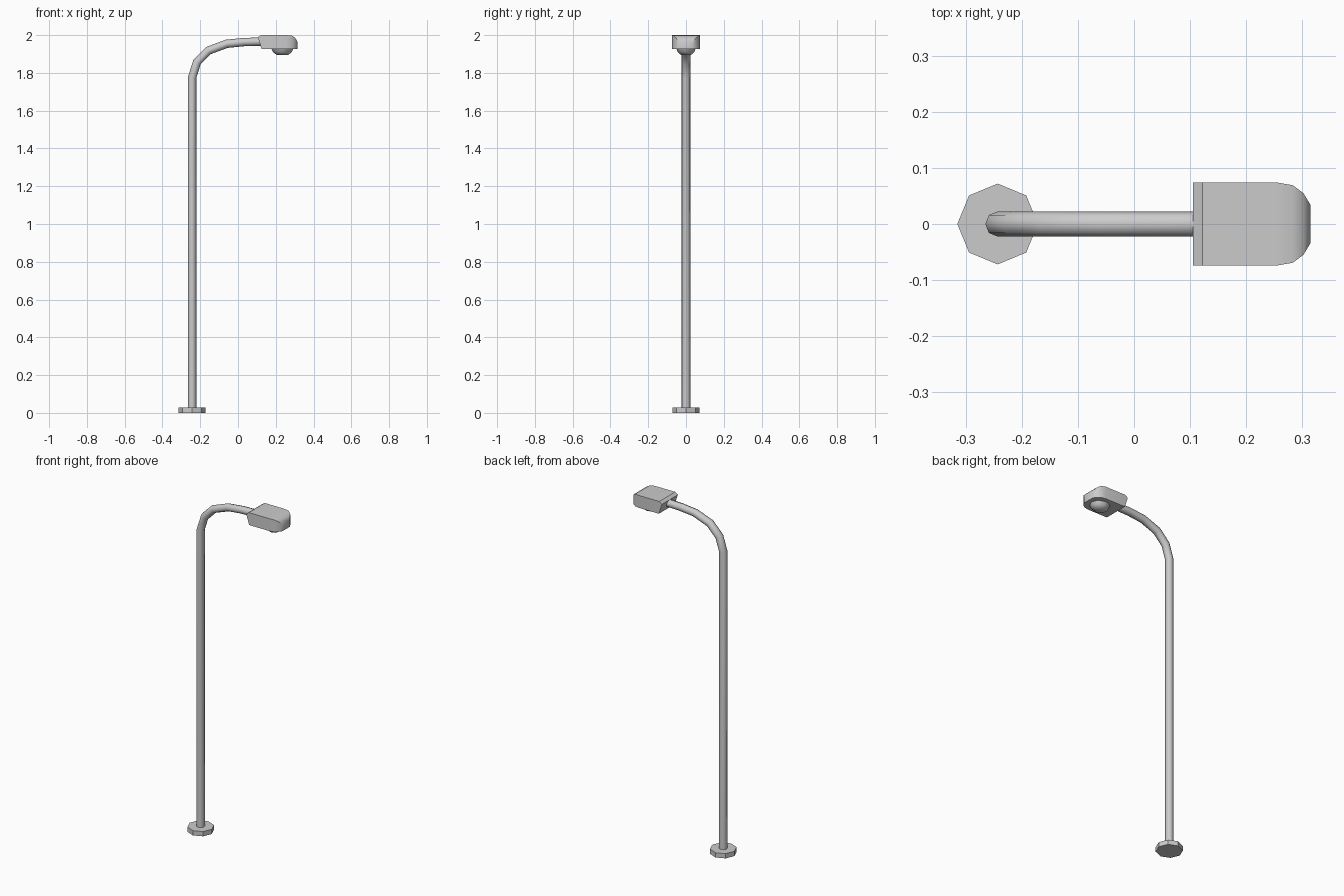
import bpy, bmesh, math
from mathutils import Vector

if "Cube" in bpy.data.objects:
    bpy.data.objects.remove(bpy.data.objects["Cube"])


def loft(name, rings, angle=40):
    """Skin a list of equal-length rings and cap both ends."""
    bm = bmesh.new()
    loops = [[bm.verts.new(p) for p in r] for r in rings]
    n = len(loops[0])
    for a, b in zip(loops, loops[1:]):
        for i in range(n):
            j = (i + 1) % n
            bm.faces.new((a[i], a[j], b[j], b[i]))
    bm.faces.new(loops[0][::-1])
    bm.faces.new(loops[-1])
    bmesh.ops.recalc_face_normals(bm, faces=bm.faces)
    mesh = bpy.data.meshes.new(name)
    bm.to_mesh(mesh)
    bm.free()
    ob = bpy.data.objects.new(name, mesh)
    bpy.context.collection.objects.link(ob)
    bpy.ops.object.select_all(action='DESELECT')
    ob.select_set(True)
    bpy.context.view_layer.objects.active = ob
    bpy.ops.object.shade_smooth_by_angle(angle=math.radians(angle))
    return ob


def ring(c, r, u=Vector((1, 0, 0)), ry=None, n=8):
    """Polygon around c, spanned by u and the y axis."""
    ry = r if ry is None else ry
    return [Vector(c) + u * r * math.cos(2 * math.pi * i / n)
            + Vector((0, ry * math.sin(2 * math.pi * i / n), 0)) for i in range(n)]


PX = -0.243

# octagonal foot plate
loft("base_plate", [ring((PX, 0, 0), 0.072), ring((PX, 0, 0.028), 0.072)], 30)

# pole bending over into the arm, mitred at each bend
path = [Vector((x, 0, z)) for x, z in (
    (PX, 0.0), (PX, 1.775), (-0.217, 1.857), (-0.157, 1.918),
    (-0.06, 1.954), (0.03, 1.963), (0.14, 1.966))]
rings = []
for i, p in enumerate(path):
    d0 = (p - path[max(i - 1, 0)]).normalized() if i else (path[1] - p).normalized()
    d1 = (path[i + 1] - p).normalized() if i < len(path) - 1 else d0
    t = (d0 + d1).normalized()
    side = Vector((t.z, 0, -t.x)) / t.dot(d0)
    rings.append(ring(p, 0.022, side, 0.0225))
loft("pole_arm", rings, 50)

# lamp head: x top, x bottom, half width, top z
ZB = 1.927
stations = [
    (0.105, 0.125, 0.074, 1.988), (0.122, 0.14, 0.074, 2.0),
    (0.255, 0.255, 0.074, 2.0), (0.283, 0.283, 0.069, 1.998),
    (0.302, 0.302, 0.055, 1.987), (0.3145, 0.3145, 0.034, 1.965)]
loft("lamp_head", [
    [(xt, -w, zt), (xt, w, zt), (xb, w, ZB), (xb, -w, ZB)]
    for xt, xb, w, zt in stations], 35)

# domed lens under the head
loft("lens", [ring((0.235, 0, z), r, ry=r * 0.88) for z, r in (
    (1.93, 0.059), (1.91, 0.05), (1.896, 0.031))], 50)
